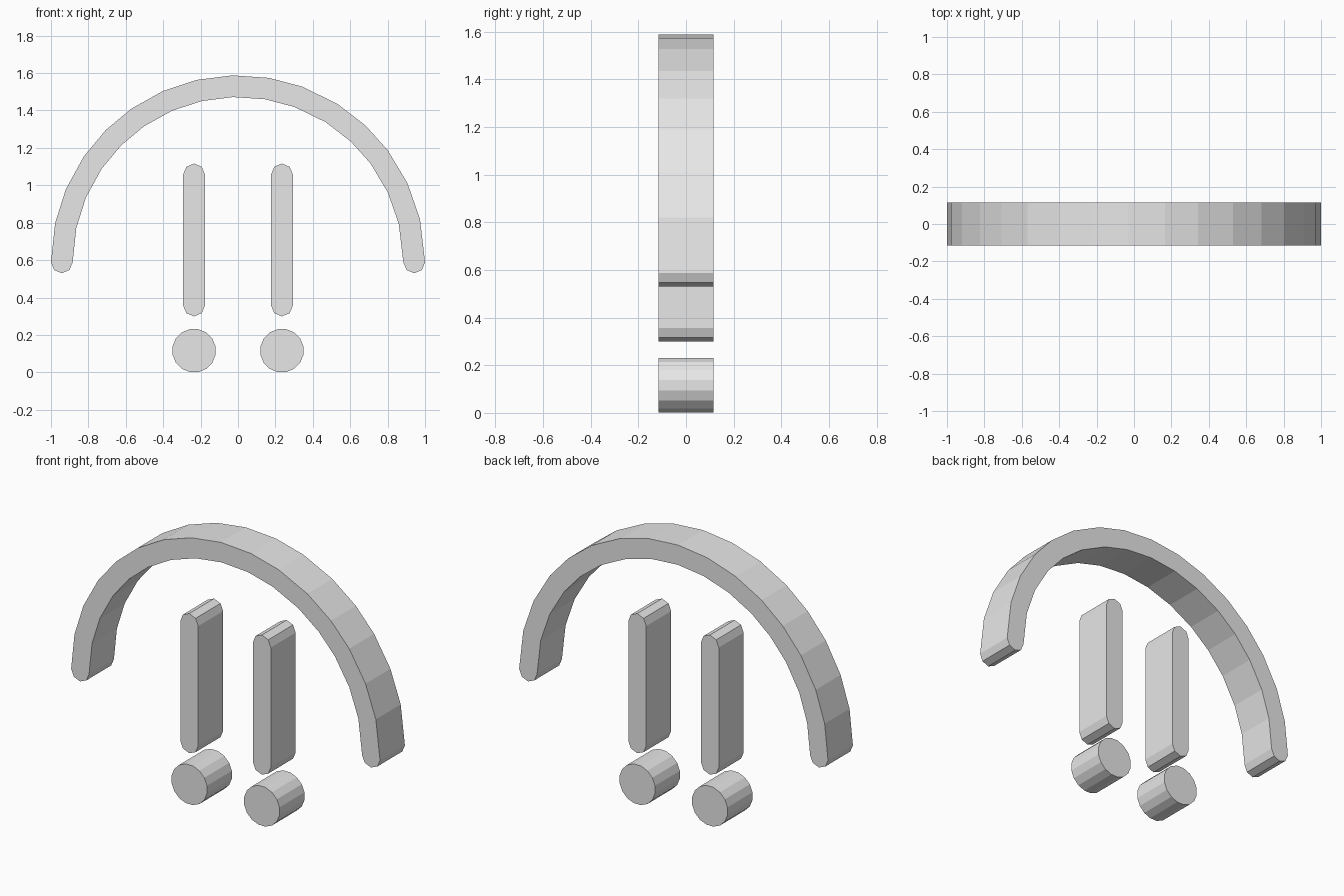
import bpy
import bmesh
from math import sin, cos, radians

cube = bpy.data.objects.get("Cube")
if cube:
    bpy.data.objects.remove(cube, do_unlink=True)

DEPTH = 0.23     # thickness from front to back
HALF = 0.058     # half width of the arch band and the bars
SIDE = 0.235     # distance of the bars and dots from the middle

grey = bpy.data.materials.new("light_grey")
grey.use_nodes = True
colour = (0.8, 0.8, 0.8, 1)
grey.diffuse_color = colour
grey.node_tree.nodes["Principled BSDF"].inputs["Base Color"].default_value = colour


def arc(cx, cz, r, angles):
    return [(cx + r * cos(radians(a)), cz + r * sin(radians(a))) for a in angles]


def extrude_profile(name, points):
    """Flat-shaded slab: an xz outline extruded along y."""
    bm = bmesh.new()
    face = bm.faces.new([bm.verts.new((x, -DEPTH / 2, z)) for x, z in points])
    new = bmesh.ops.extrude_face_region(bm, geom=[face], use_keep_orig=True)
    verts = [v for v in new["geom"] if isinstance(v, bmesh.types.BMVert)]
    bmesh.ops.translate(bm, verts=verts, vec=(0, DEPTH, 0))
    bmesh.ops.recalc_face_normals(bm, faces=bm.faces)
    mesh = bpy.data.meshes.new(name)
    bm.to_mesh(mesh)
    bm.free()
    mesh.materials.append(grey)
    obj = bpy.data.objects.new(name, mesh)
    bpy.context.collection.objects.link(obj)
    return obj


# Arch: slightly uneven facets, with rounded ends
spread = [0, 13.4, 25, 36.8, 47, 58, 70, 80.5, 91.7,
          102.7, 113.6, 124.7, 135, 145.5, 157, 168, 180]
base, mid = 0.588, 1 - HALF
end_cap = [225, 270, 315]
outline = arc(0, base, 1, spread)
outline += arc(-mid, base, HALF, end_cap)
outline += arc(0, base, 1 - 2 * HALF, reversed(spread))
outline += arc(mid, base, HALF, end_cap)
extrude_profile("arch", outline)

# Upright bars with rounded ends, and the round dots below them
for side, sign in (("left", 1), ("right", -1)):
    x = sign * SIDE
    bar = arc(x, 1.058, HALF, range(0, 181, 45))
    bar += arc(x, 0.357, HALF, range(180, 361, 45))
    extrude_profile(side + "_bar", bar)
    dot = arc(x, 0.116, 0.117, [11.25 + 22.5 * i for i in range(16)])
    extrude_profile(side + "_dot", dot)
